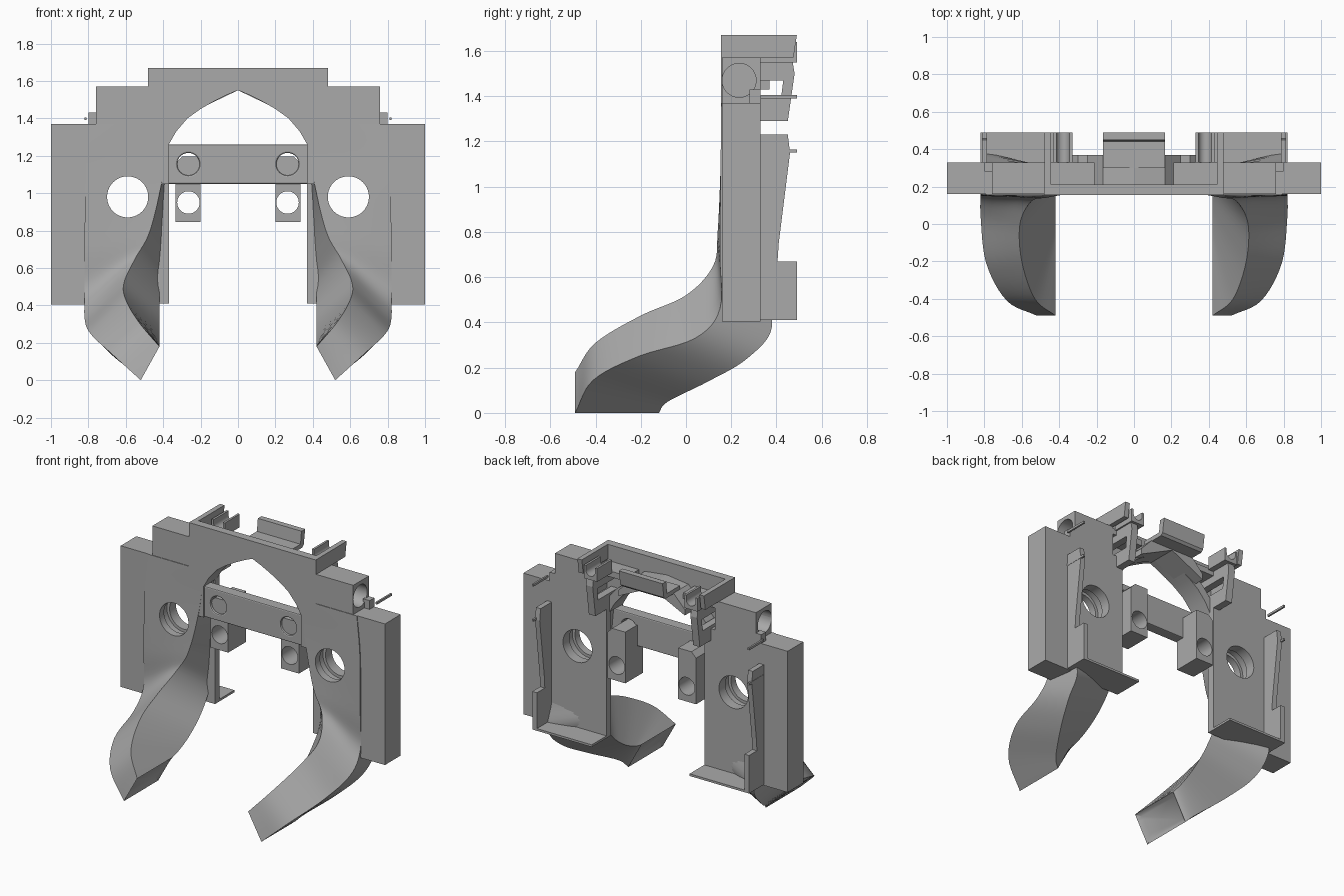
import bpy
import bmesh
import math
from mathutils import Vector

default_cube = bpy.data.objects.get("Cube")
if default_cube:
    bpy.data.objects.remove(default_cube, do_unlink=True)

# Single plain grey material
grey = bpy.data.materials.new("plain_grey")
grey.use_nodes = True
colour = (0.4, 0.4, 0.4, 1)
grey.diffuse_color = colour
grey.node_tree.nodes["Principled BSDF"].inputs["Base Color"].default_value = colour


def finish(name, bm, mirror=True):
    """Turn a bmesh into an object, optionally mirrored across x."""
    bmesh.ops.recalc_face_normals(bm, faces=bm.faces[:])
    mesh = bpy.data.meshes.new(name)
    bm.to_mesh(mesh)
    bm.free()
    mesh.materials.append(grey)
    obj = bpy.data.objects.new(name, mesh)
    bpy.context.collection.objects.link(obj)
    if mirror:
        modifier = obj.modifiers.new("Mirror", 'MIRROR')
        modifier.use_mirror_merge = False
    return obj


def prism(name, profile, start, end, axis="y", mirror=True):
    """Extrude a flat profile along y (profile in x, z) or x (profile in y, z)."""
    bm = bmesh.new()

    def place(point, depth):
        a, b = point
        return (a, depth, b) if axis == "y" else (depth, a, b)

    rings = [[bm.verts.new(place(p, d)) for p in profile] for d in (start, end)]
    for ring in rings:
        bm.faces.new(ring)
    count = len(profile)
    for i in range(count):
        j = (i + 1) % count
        bm.faces.new((rings[0][i], rings[0][j], rings[1][j], rings[1][i]))
    return finish(name, bm, mirror)


def box(name, xs, ys, zs, mirror=True):
    corners = [(xs[0], zs[0]), (xs[1], zs[0]), (xs[1], zs[1]), (xs[0], zs[1])]
    return prism(name, corners, ys[0], ys[1], "y", mirror)


def drill(targets, centre, radius, start, end, axis="y"):
    """Cut a round hole through the target objects."""
    turn = [2 * math.pi * i / 40 for i in range(40)]
    circle = [(centre[0] + radius * math.cos(a), centre[1] + radius * math.sin(a))
              for a in turn]
    cutter = prism("hole_cutter", circle, start, end, axis, False)
    cutter.hide_render = True
    for target in targets:
        modifier = target.modifiers.new("Hole", 'BOOLEAN')
        modifier.operation = 'DIFFERENCE'
        modifier.solver = 'EXACT'
        modifier.object = cutter
        target.modifiers.move(len(target.modifiers) - 1, 0)
        bpy.context.view_layer.objects.active = target
        bpy.ops.object.modifier_apply(modifier=modifier.name)
    bpy.data.objects.remove(cutter, do_unlink=True)


def smooth_path(points, steps):
    """Catmull-Rom interpolation through the given points."""
    pts = [Vector(p) for p in points]
    pts = [2 * pts[0] - pts[1]] + pts + [2 * pts[-1] - pts[-2]]
    result = []
    for i in range(1, len(pts) - 2):
        a, b, c, d = pts[i - 1:i + 3]
        for s in range(steps):
            t = s / steps
            result.append(0.5 * (2 * b + (c - a) * t
                                 + (2 * a - 5 * b + 4 * c - d) * t ** 2
                                 + (3 * b - a - 3 * c + d) * t ** 3))
    result.append(pts[-2])
    return result


def smooth(obj, degrees):
    bpy.ops.object.select_all(action='DESELECT')
    obj.select_set(True)
    bpy.context.view_layer.objects.active = obj
    bpy.ops.object.shade_smooth_by_angle(angle=math.radians(degrees))


# Curved claw: four edge paths running from the tip up to the shoulder
outer_edge = [(.52, -.49, 0), (.68, -.41, .145), (.79, -.21, .25), (.82, .04, .33),
              (.82, .15, .46), (.82, .15, .7), (.815, .153, 1.1), (.79, .156, 1.37)]
ridge_edge = [(.42, -.49, .18), (.53, -.4, .31), (.6, -.2, .43), (.61, 0, .52),
              (.55, .12, .65), (.47, .14, .8), (.4, .153, 1.1), (.37, .156, 1.37)]
inner_edge = [(.42, -.12, .18), (.42, -.04, .2), (.42, .08, .26), (.42, .2, .36),
              (.42, .29, .5), (.41, .29, .7), (.39, .29, 1.1), (.37, .29, 1.37)]
back_edge = [(.52, -.12, 0), (.57, -.08, .05), (.68, .1, .14), (.76, .27, .24),
             (.78, .38, .38), (.8, .32, .6), (.81, .3, 1.1), (.79, .3, 1.37)]
paths = [smooth_path(p, 6) for p in (outer_edge, ridge_edge, inner_edge, back_edge)]
bm = bmesh.new()
rings = []
for outer, ridge, inner, back in zip(*paths):
    side = [outer.lerp(ridge, k / 4) for k in range(4)]
    rings.append([bm.verts.new(p) for p in side + [ridge, inner, back]])
for low, high in zip(rings, rings[1:]):
    for i in range(len(low)):
        j = (i + 1) % len(low)
        bm.faces.new((low[i], low[j], high[j], high[i]))
tip = bm.faces.new(rings[0])
bm.faces.new(rings[-1])
bmesh.ops.recalc_face_normals(bm, faces=bm.faces[:])
# Recessed slot in the claw tip
bmesh.ops.inset_region(bm, faces=[tip], thickness=.04)
bmesh.ops.translate(bm, verts=tip.verts[:], vec=-.02 * tip.normal)
claw = finish("claw", bm)

# Thin upright plates behind the claws, with big round holes and an inner groove
leg_plate = box("leg_plate", (.37, .79), (.28, .33), (.41, 1.37))
drill([claw, leg_plate], (.59, .98), .11, -.1, .6)
drill([claw], (.59, .98), .13, .2, .26)
smooth(claw, 42)
smooth(leg_plate, 30)
box("side_block", (.79, 1), (.16, .33), (.405, 1.37))

# Ledge, gusset and fin on the back of each upright
box("rear_ledge", (.37, .82), (.3, .49), (.41, .425))
prism("rear_gusset", [(.3, .41), (.49, .41), (.49, .67), (.3, .67)], .785, .82, "x")
prism("rear_fin", [(.3, .6), (.4, .6), (.41, .75), (.46, 1.15), (.45, 1.23), (.3, 1.23)],
      .785, .82, "x")
for height in (1.15, 1.39):
    box("rear_pin", (.81, .822), (.33, .49), (height, height + .015))

# Shoulder boxes with sockets open to the sides
shoulder = box("shoulder_box", (.45, .76), (.16, .33), (1.36, 1.57))
drill([shoulder], (.235, 1.47), .075, .62, .9, "x")
smooth(shoulder, 30)
box("shoulder_stop", (.75, .8), (.28, .33), (1.36, 1.43))

# Crown with the pointed arch, and a deeper rim following the arch behind it
arch = [(0, 1.55), (.06, 1.525), (.13, 1.49), (.2, 1.45), (.27, 1.4), (.33, 1.33), (.37, 1.26)]
crown = prism("arch_crown", arch + [(.37, 1.05), (.48, 1.05), (.48, 1.67), (0, 1.67)], .155, .21)
smooth(crown, 30)
rim = arch[2:] + [(x + .04, z + .04) for x, z in reversed(arch[2:])]
smooth(prism("arch_rim", rim, .2, .3), 30)

# Hood behind the arch, with its upturned rear tab
prism("arch_hood", [(0, 1.55), (.25, 1.43), (.25, 1.47), (.165, 1.56), (0, 1.58)], .2, .37)
prism("hood_tab", [(.3, 1.555), (.46, 1.555), (.475, 1.57), (.49, 1.67), (.45, 1.67),
                   (.44, 1.585), (.3, 1.585)], -.165, .165, "x", False)

# Cross bar between the uprights, with two round openings
bar = box("cross_bar", (-.4, .4), (.165, .24), (1.05, 1.26), False)
for side in (-1, 1):
    drill([bar], (side * .265, 1.155), .06, .1, .3)
bevel = bar.modifiers.new("Bevel", 'BEVEL')
bevel.width = .008
bevel.segments = 2

# Hanging lugs with round holes
lug = prism("hanging_lug", [(.2, .845), (.335, .845), (.335, 1.16), (.3, 1.195), (.2, 1.195)],
            .18, .37)
drill([lug], (.265, .95), .06, .1, .5)
smooth(lug, 30)

# Rear brackets: lower arm, slanted post and upper arm around an open window
prism("bracket", [(.2, 1.29), (.45, 1.29), (.46, 1.36), (.48, 1.5), (.47, 1.56), (.2, 1.56),
                  (.2, 1.47), (.43, 1.47), (.42, 1.39), (.2, 1.39)], .37, .42, "x")

# Clip troughs on top of the brackets, closed off by an end panel
box("clip_base", (.21, .46), (.2, .33), (1.52, 1.56))
trough = []
for i in range(13):
    a = math.pi + math.pi * i / 12
    trough.append((.38 + .035 * math.cos(a), 1.61 + .035 * math.sin(a)))
clip = prism("clip_trough", trough + [(.415, 1.64), (.43, 1.64), (.43, 1.55), (.33, 1.55),
                                      (.33, 1.64), (.345, 1.64)], .33, .49)
smooth(clip, 30)
prism("end_panel", [(.16, 1.57), (.475, 1.57), (.49, 1.67), (.16, 1.67)], .445, .479, "x")
